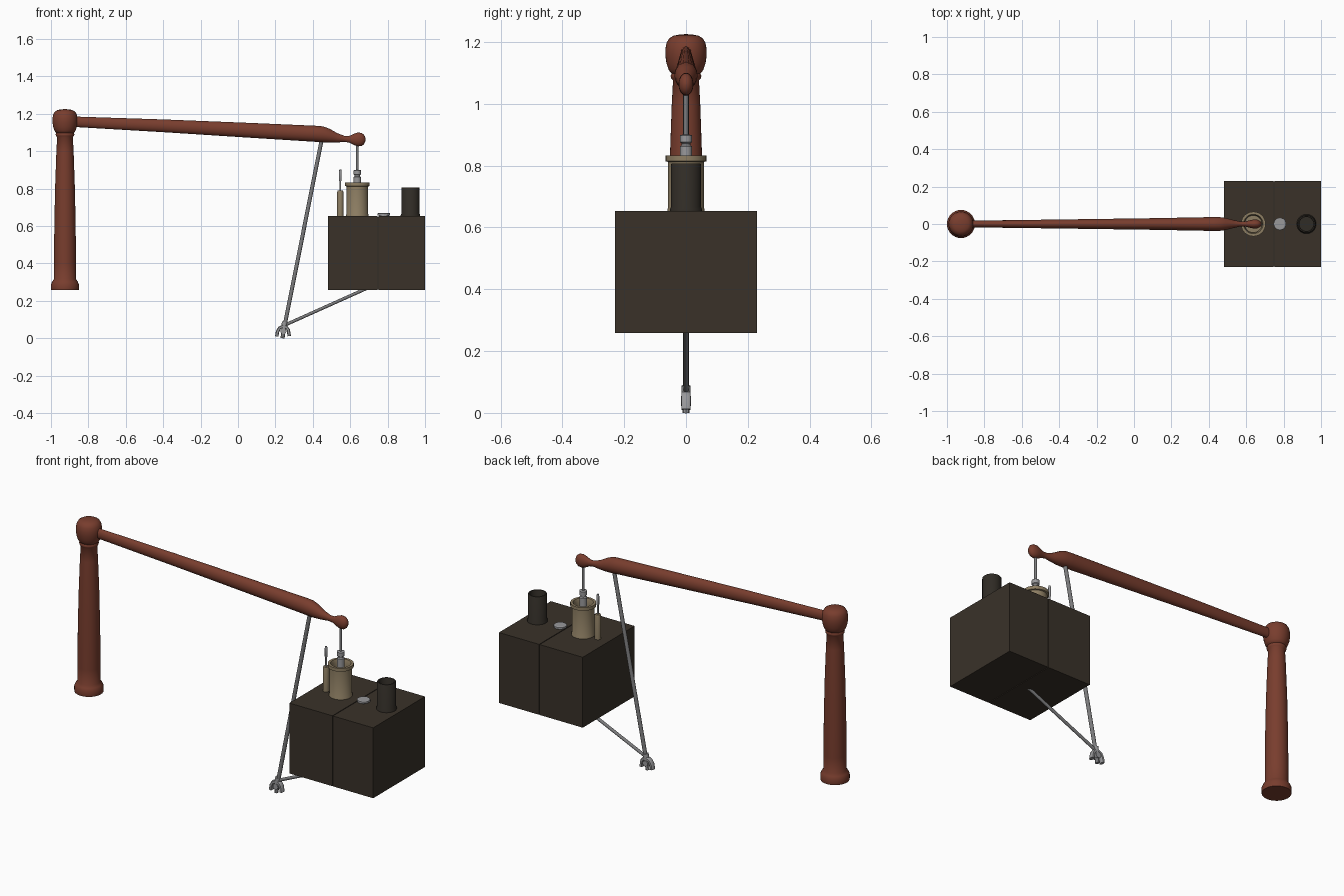
import bpy, bmesh, math
from mathutils import Vector


def material(name, rgb):
    m = bpy.data.materials.new(name)
    m.diffuse_color = (*rgb, 1)
    return m


RED = material("rust_red", (0.19, 0.047, 0.027))
DARK = material("dark_brown", (0.041, 0.031, 0.022))
BLACK = material("soot_brown", (0.030, 0.025, 0.019))
TAN = material("tan", (0.27, 0.21, 0.125))
GREY = material("light_grey", (0.32, 0.32, 0.33))
STEEL = material("steel_grey", (0.20, 0.20, 0.205))


def finish(name, bm, mat, smooth=35):
    bmesh.ops.recalc_face_normals(bm, faces=bm.faces)
    me = bpy.data.meshes.new(name)
    bm.to_mesh(me)
    bm.free()
    ob = bpy.data.objects.new(name, me)
    bpy.context.collection.objects.link(ob)
    me.materials.append(mat)
    if smooth:
        bpy.ops.object.select_all(action='DESELECT')
        ob.select_set(True)
        bpy.context.view_layer.objects.active = ob
        bpy.ops.object.shade_smooth_by_angle(angle=math.radians(smooth))
    return ob


def loft(name, rings, mat, smooth=35):
    """Skin a list of vertex rings and cap both ends."""
    bm = bmesh.new()
    loops = [[bm.verts.new(p) for p in ring] for ring in rings]
    n = len(loops[0])
    for a, b in zip(loops, loops[1:]):
        for i in range(n):
            j = (i + 1) % n
            bm.faces.new((a[i], a[j], b[j], b[i]))
    bm.faces.new(loops[0])
    bm.faces.new(loops[-1])
    return finish(name, bm, mat, smooth)


def circle(n):
    return [(math.cos(2 * math.pi * i / n), math.sin(2 * math.pi * i / n)) for i in range(n)]


def lathe(name, x, profile, mat, n=32, smooth=35):
    """Turn an (r, z) profile around a vertical axis at x."""
    return loft(name, [[(x + r * c, r * s, z) for c, s in circle(n)] for r, z in profile], mat, smooth)


def rod(name, a, b, r, mat, n=12):
    a, b = Vector(a), Vector(b)
    q = (b - a).to_track_quat('Z', 'Y')
    return loft(name, [[p + q @ Vector((r * c, r * s, 0)) for c, s in circle(n)] for p in (a, b)], mat)


def box(name, lo, hi, mat):
    bm = bmesh.new()
    bmesh.ops.create_cube(bm, size=1)
    for v in bm.verts:
        v.co = [(l + h) / 2 + c * (h - l) for l, h, c in zip(lo, hi, v.co)]
    return finish(name, bm, mat, 0)


# turned post with round head
lathe("post", -0.925, [
    (0.074, 0.258), (0.075, 0.264), (0.075, 0.288), (0.068, 0.303), (0.059, 0.316),
    (0.059, 0.40), (0.057, 0.60), (0.053, 0.80), (0.046, 1.0), (0.042, 1.075),
    (0.048, 1.082), (0.050, 1.09), (0.046, 1.098), (0.052, 1.103), (0.057, 1.112),
    (0.063, 1.13), (0.067, 1.155), (0.067, 1.175), (0.063, 1.197), (0.054, 1.212),
    (0.040, 1.220), (0.020, 1.224), (0.002, 1.225)], RED, smooth=45)

# beam: oval sections (x, z centre, half height, half width), ending in a knob
stations = [
    (-0.93, 1.162, 0.031, 0.017), (-0.86, 1.157, 0.028, 0.018), (-0.40, 1.136, 0.034, 0.024),
    (0.10, 1.110, 0.040, 0.031), (0.42, 1.093, 0.043, 0.037), (0.455, 1.090, 0.043, 0.037),
    (0.49, 1.083, 0.037, 0.032), (0.53, 1.072, 0.025, 0.022), (0.57, 1.066, 0.016, 0.013),
    (0.595, 1.064, 0.018, 0.014), (0.62, 1.063, 0.030, 0.020), (0.64, 1.063, 0.037, 0.024),
    (0.66, 1.063, 0.035, 0.023), (0.673, 1.063, 0.026, 0.017), (0.680, 1.063, 0.013, 0.009),
    (0.682, 1.063, 0.002, 0.002)]
loft("beam", [[(x, w * c, z + h * s) for c, s in circle(24)] for x, z, h, w in stations], RED, 60)

# engine case in two halves with a thin seam
box("case_left", (0.48, -0.23, 0.258), (0.747, 0.23, 0.653), DARK)
box("case_right", (0.751, -0.23, 0.258), (1.0, 0.23, 0.653), DARK)
box("case_core", (0.70, -0.226, 0.262), (0.80, 0.226, 0.649), BLACK)

# open main cylinder with a rim
lathe("main_cylinder", 0.638, [
    (0.060, 0.65), (0.060, 0.660), (0.058, 0.664), (0.058, 0.812), (0.066, 0.814),
    (0.066, 0.832), (0.052, 0.832), (0.046, 0.815), (0.046, 0.79)], TAN)
# piston with collar and thin rod up to the beam knob
lathe("piston", 0.638, [
    (0.020, 0.78), (0.020, 0.862), (0.014, 0.866), (0.014, 0.872), (0.020, 0.876),
    (0.020, 0.898), (0.008, 0.901)], GREY, 16)
rod("piston_rod", (0.638, 0, 0.89), (0.638, 0, 1.05), 0.0075, STEEL)

# small valve beside the cylinder
lathe("valve_cylinder", 0.547, [
    (0.017, 0.65), (0.017, 0.78), (0.014, 0.79), (0.006, 0.791)], TAN, 16)
lathe("valve_rod", 0.547, [
    (0.005, 0.78), (0.005, 0.84), (0.0075, 0.845), (0.0075, 0.89), (0.005, 0.902)], GREY, 12)

# filler cap, slightly scalloped by its low side count
lathe("filler_cap", 0.78, [
    (0.026, 0.65), (0.026, 0.656), (0.034, 0.657), (0.034, 0.667), (0.029, 0.670)], GREY, 12, 20)

# hollow chimney
lathe("chimney", 0.922, [
    (0.052, 0.65), (0.052, 0.659), (0.048, 0.667), (0.048, 0.804), (0.046, 0.807),
    (0.040, 0.807), (0.038, 0.802), (0.038, 0.67)], BLACK)

# linkage rods meeting at the foot joint
rod("upper_link", (0.45, 0, 1.075), (0.247, 0, 0.055), 0.0105, STEEL)
rod("lower_link", (0.245, 0, 0.068), (0.70, 0, 0.272), 0.0085, STEEL)

# foot joint: forked arch with a pin through it
arch = [(0.207, 0.010), (0.211, 0.035), (0.222, 0.055), (0.240, 0.064),
        (0.258, 0.060), (0.269, 0.045), (0.274, 0.012)]
rings = []
for i, (x, z) in enumerate(arch):
    a, b = arch[max(i - 1, 0)], arch[min(i + 1, len(arch) - 1)]
    t = Vector((b[0] - a[0], 0, b[1] - a[1])).normalized()
    nrm = Vector((-t.z, 0, t.x))
    rings.append([Vector((x, 0, z)) + nrm * 0.009 * u + Vector((0, 0.014 * v, 0))
                  for u, v in ((1, 0.6), (0.6, 1), (-0.6, 1), (-1, 0.6),
                               (-1, -0.6), (-0.6, -1), (0.6, -1), (1, -0.6))])
loft("foot_fork", rings, GREY)
rod("foot_pin", (0.243, -0.016, 0.038), (0.243, 0.016, 0.038), 0.016, GREY)
rod("foot_toe", (0.243, 0, 0.04), (0.238, 0, 0.0), 0.011, GREY, 8)
rod("foot_socket", (0.250, 0, 0.088), (0.244, 0, 0.05), 0.015, GREY)
